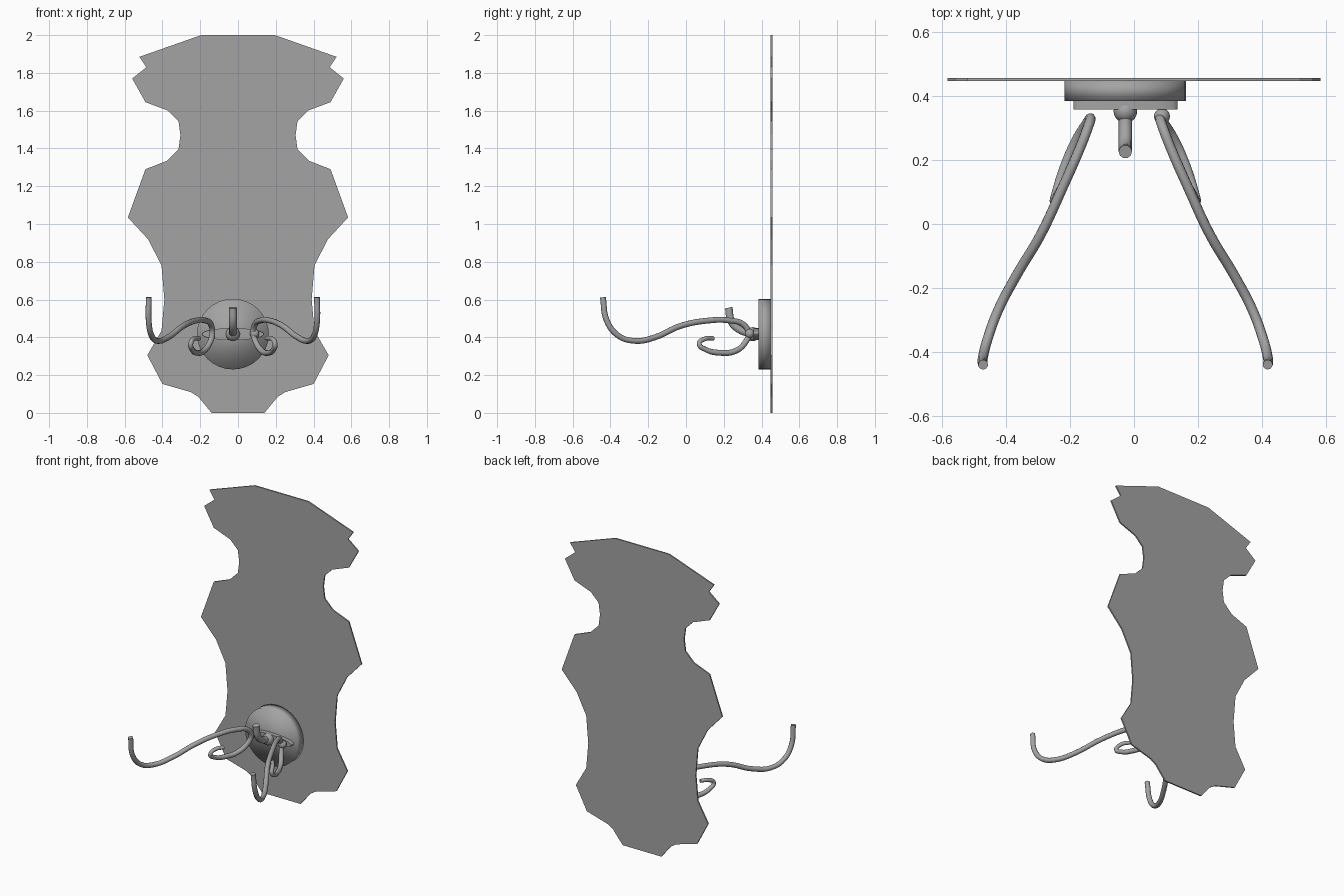
import bpy, bmesh, math
from mathutils import Matrix

if "Cube" in bpy.data.objects:
    bpy.data.objects.remove(bpy.data.objects["Cube"])

CX = -0.027   # centre line of the hook fitting
CZ = 0.417

grey = bpy.data.materials.new("cast_metal_grey")
grey.diffuse_color = (0.37, 0.37, 0.37, 1)
grey.use_nodes = True
grey.node_tree.nodes["Principled BSDF"].inputs["Base Color"].default_value = grey.diffuse_color


def add_mesh(name, mesh, smooth=None):
    ob = bpy.data.objects.new(name, mesh)
    bpy.context.collection.objects.link(ob)
    mesh.materials.clear()
    mesh.materials.append(grey)
    if smooth:
        mesh.polygons.foreach_set("use_smooth", [True] * len(mesh.polygons))
        mesh.update()
    if smooth == "angle":
        bpy.ops.object.select_all(action='DESELECT')
        ob.select_set(True)
        bpy.context.view_layer.objects.active = ob
        bpy.ops.object.shade_smooth_by_angle(angle=math.radians(40))
    return ob


def bm_object(name, bm, smooth=None):
    bmesh.ops.recalc_face_normals(bm, faces=bm.faces)
    mesh = bpy.data.meshes.new(name)
    bm.to_mesh(mesh)
    bm.free()
    return add_mesh(name, mesh, smooth)


def disc(name, rx, rz, y0, y1, smooth):
    """Round or oval slab facing -y."""
    bm = bmesh.new()
    bmesh.ops.create_cone(bm, cap_ends=True, segments=32, radius1=1, radius2=1, depth=1)
    bmesh.ops.rotate(bm, verts=bm.verts, matrix=Matrix.Rotation(math.pi / 2, 3, 'X'))
    bmesh.ops.scale(bm, verts=bm.verts, vec=(rx, y1 - y0, rz))
    bmesh.ops.translate(bm, verts=bm.verts, vec=(CX, (y0 + y1) / 2, CZ))
    return bm_object(name, bm, smooth)


def ball(name, loc, r):
    bm = bmesh.new()
    bmesh.ops.create_uvsphere(bm, u_segments=20, v_segments=12, radius=r)
    bmesh.ops.translate(bm, verts=bm.verts, vec=loc)
    return bm_object(name, bm, "all")


def rod(name, pts, radius, taper=None):
    """Round bar swept along a smooth path."""
    cu = bpy.data.curves.new(name + "_path", 'CURVE')
    cu.dimensions = '3D'
    cu.bevel_depth = radius
    cu.bevel_resolution = 3
    cu.resolution_u = 6
    cu.use_fill_caps = True
    sp = cu.splines.new('BEZIER')
    sp.bezier_points.add(len(pts) - 1)
    for i, (bp, p) in enumerate(zip(sp.bezier_points, pts)):
        bp.co = p
        bp.handle_left_type = bp.handle_right_type = 'AUTO'
        bp.radius = taper[i] if taper else 1
    tmp = bpy.data.objects.new(name + "_path", cu)
    bpy.context.collection.objects.link(tmp)
    bpy.context.view_layer.update()
    dg = bpy.context.evaluated_depsgraph_get()
    mesh = bpy.data.meshes.new_from_object(tmp.evaluated_get(dg))
    bpy.data.objects.remove(tmp)
    return add_mesh(name, mesh, "angle")


# scalloped back plate: right-hand half outline (x, z), mirrored
half = [(.14, 0), (.21, .085), (.25, .11), (.40, .153), (.48, .305), (.405, .435),
        (.39, .60), (.405, .78), (.475, .918), (.583, 1.035), (.49, 1.29),
        (.375, 1.335), (.315, 1.395), (.305, 1.47), (.315, 1.545), (.37, 1.60),
        (.49, 1.645), (.56, 1.77), (.485, 1.83), (.522, 1.885), (.195, 2.0)]
outline = half + [(-x, z) for x, z in reversed(half)]
bm = bmesh.new()
face = bm.faces.new([bm.verts.new((x, .448, z)) for x, z in outline])
ext = bmesh.ops.extrude_face_region(bm, geom=[face])
bmesh.ops.translate(bm, vec=(0, .009, 0),
                    verts=[g for g in ext["geom"] if isinstance(g, bmesh.types.BMVert)])
bm_object("back_plate", bm)

# round boss and the oval bar that carries the hooks
disc("round_boss", .19, .187, .385, .449, "all")
disc("oval_bar", .163, .032, .358, .387, "angle")

# centre ball and upturned peg
ball("centre_ball", (CX, .353, CZ), .037)
rod("centre_peg", [(CX, .35, .42), (CX, .29, .437), (CX, .242, .48), (CX, .226, .557)], .021)

# long arms: curl, bend near the boss, then S-curve out to the upturned tip
arm = [(-.205, .145, .395), (-.235, .10, .392), (-.25, .07, .366), (-.242, .105, .335),
       (-.215, .185, .318), (-.182, .26, .327), (-.15, .312, .37), (-.136, .331, .42),
       (-.143, .305, .467), (-.172, .23, .489), (-.225, .11, .488), (-.29, -.03, .46),
       (-.37, -.165, .40), (-.425, -.27, .381), (-.458, -.36, .41),
       (-.473, -.42, .49), (-.472, -.44, .612)]
taper = [.75, .8, .85, .9] + [1] * 13
rod("left_arm", arm, .0155, taper)
rod("right_arm", [(2 * CX - x, y, z) for x, y, z in arm], .0155, taper)

# joint ball on the right arm
ball("arm_joint_ball", (.0875, .337, .42), .025)
